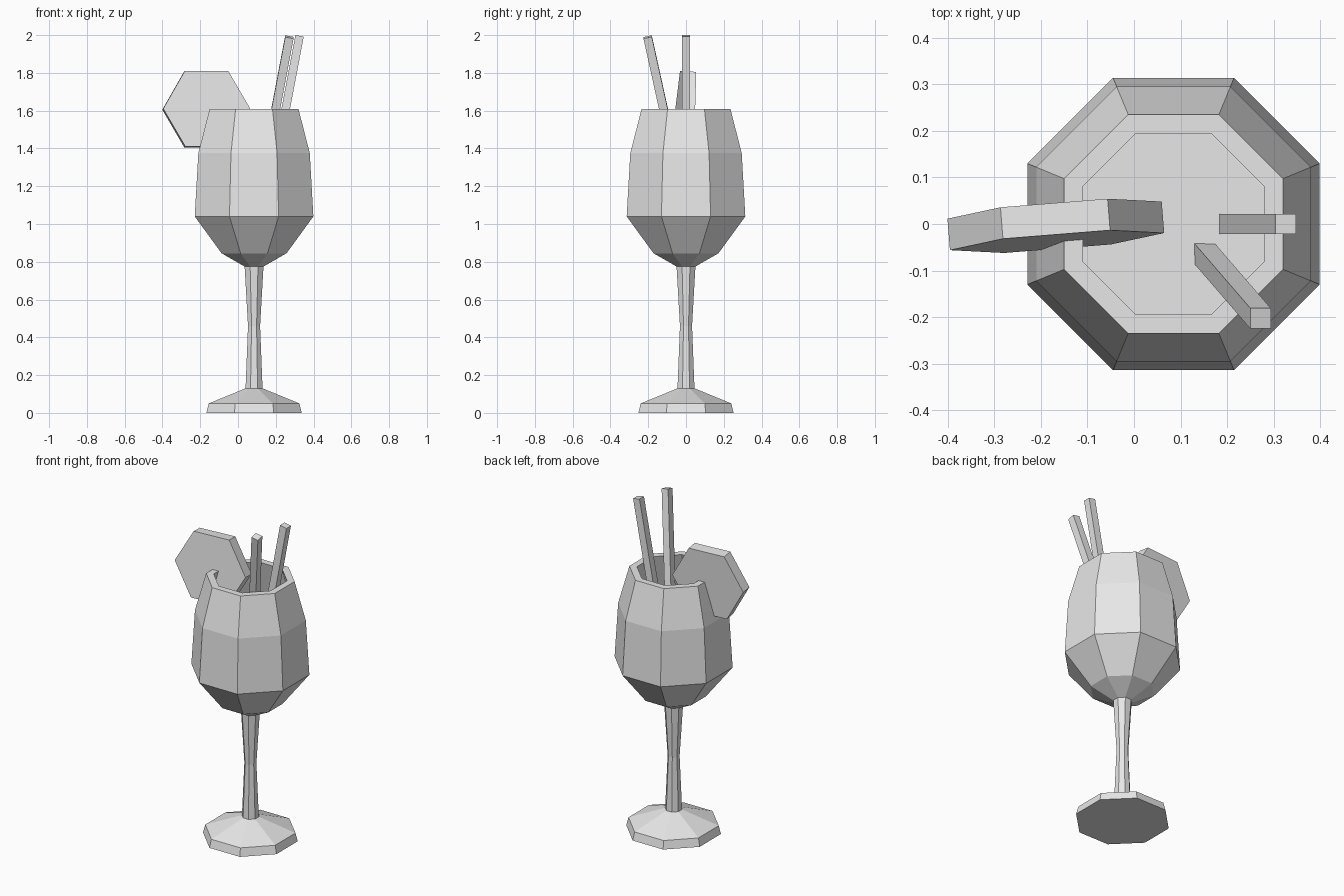
import bpy
import bmesh
import math
from mathutils import Matrix, Vector

cube = bpy.data.objects.get("Cube")
if cube:
    bpy.data.objects.remove(cube, do_unlink=True)

GREY = (0.8, 0.8, 0.8, 1.0)
grey = bpy.data.materials.new("plain_grey")
grey.use_nodes = True
grey.diffuse_color = GREY
grey.node_tree.nodes["Principled BSDF"].inputs["Base Color"].default_value = GREY

SIDES = 8
AXIS_X = 0.085      # the glass stands off centre


def finish(name, bm):
    mesh = bpy.data.meshes.new(name)
    bm.to_mesh(mesh)
    bm.free()
    mesh.materials.append(grey)
    obj = bpy.data.objects.new(name, mesh)
    bpy.context.collection.objects.link(obj)
    return obj


def octagon_lathe(name, profile, cap_start=False, cap_end=False):
    """Sweep (half width, height) pairs round the glass axis in eight flats."""
    bm = bmesh.new()
    rings = []
    for half, z in profile:
        r = half / math.cos(math.pi / SIDES)
        angles = [math.tau * (i + 0.5) / SIDES for i in range(SIDES)]
        rings.append([bm.verts.new((AXIS_X + r * math.cos(a), r * math.sin(a), z))
                      for a in angles])
    for low, high in zip(rings, rings[1:]):
        for i in range(SIDES):
            j = (i + 1) % SIDES
            bm.faces.new((low[i], low[j], high[j], high[i]))
    if cap_start:
        bm.faces.new(rings[0][::-1])
    if cap_end:
        bm.faces.new(rings[-1])
    return finish(name, bm)


def straw(name, top, lean_x, lean_y, length=0.72, width=0.044):
    """Square straw leaning along (lean_x, lean_y, 1), cut square at its top."""
    along = Vector((lean_x, lean_y, 1)) * length
    across = Vector((1, 0, -lean_x)) * width
    depth = Vector((0, 1, -lean_y)) * width
    centre = Vector(top) - along / 2
    frame = Matrix((across, depth, along)).transposed().to_4x4()
    bm = bmesh.new()
    bmesh.ops.create_cube(bm, size=1, matrix=Matrix.Translation(centre) @ frame)
    return finish(name, bm)


# Foot, stem and bowl
octagon_lathe("foot", [(0.252, 0), (0.24, 0.05), (0.045, 0.13)], cap_start=True)
octagon_lathe("stem", [(0.045, 0.13), (0.032, 0.46), (0.05, 0.775)])
octagon_lathe("bowl", [(0.05, 0.775), (0.172, 0.845), (0.314, 1.04), (0.295, 1.375),
                       (0.235, 1.61), (0.195, 1.61), (0.256, 1.365),
                       (0.272, 1.05), (0.14, 0.88)], cap_end=True)

# Drink surface
octagon_lathe("drink", [(0.256, 1.365)], cap_end=True)

# Straws
straw("side_straw", (0.326, 0, 1.996), 0.19, 0)
straw("front_straw", (0.272, -0.203, 1.99), 0.19, -0.22)

# Six-sided fruit slice hung on the rim
normal = Vector((-0.08, 1, -0.077)).normalized()
side = Vector((1, 0.08, 0)).normalized()
up = normal.cross(side) * -1
frame = Matrix((side, up, -normal)).transposed().to_4x4()
bm = bmesh.new()
turn = Matrix.Rotation(math.pi / 6, 4, "Z")
bmesh.ops.create_cone(bm, cap_ends=True, segments=6, radius1=0.231, radius2=0.231,
                      depth=0.068, matrix=turn)
# Turn so that two corners point sideways
corner = max(bm.verts, key=lambda v: v.co.x).co
if abs(corner.y) > 0.01:
    bmesh.ops.rotate(bm, verts=bm.verts, matrix=Matrix.Rotation(math.pi / 6, 3, "Z"))
bmesh.ops.transform(bm, verts=bm.verts,
                    matrix=Matrix.Translation((-0.168, -0.004, 1.608)) @ frame)
bmesh.ops.recalc_face_normals(bm, faces=bm.faces)
finish("fruit_slice", bm)
